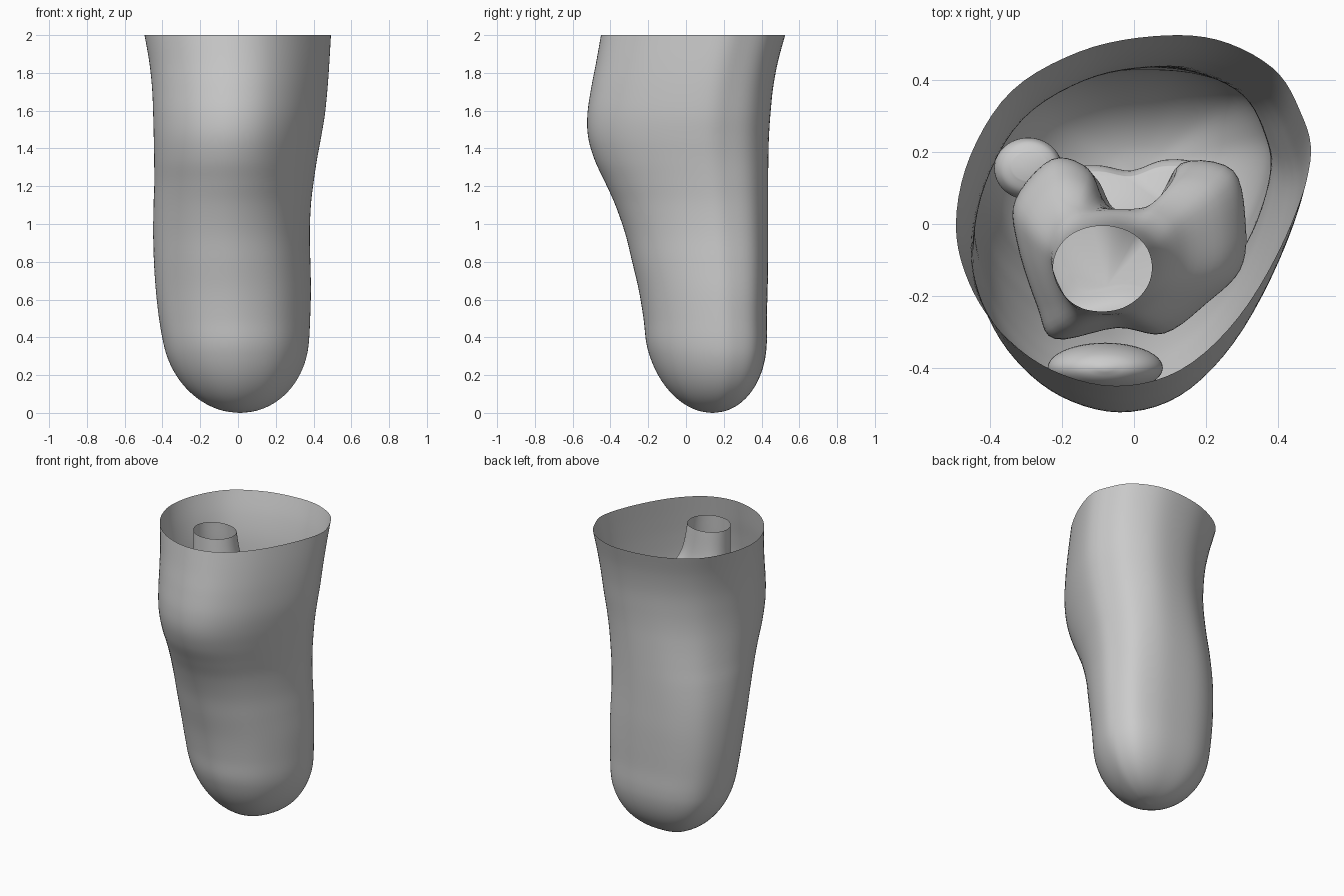
import bpy
import bmesh
import math
from mathutils import Vector

cube = bpy.data.objects.get("Cube")
if cube:
    bpy.data.objects.remove(cube, do_unlink=True)

grey = bpy.data.materials.new("neutral grey")
grey.use_nodes = True
TONE = (0.6, 0.6, 0.6, 1)
grey.diffuse_color = TONE
grey.node_tree.nodes["Principled BSDF"].inputs["Base Color"].default_value = TONE


def spline(points, steps, closed=False):
    """Smooth curve through points of any dimension."""
    pts = [Vector(p) for p in points]
    n = len(pts)

    def at(i):
        return pts[i % n] if closed else pts[max(0, min(n - 1, i))]

    out = []
    for i in range(n if closed else n - 1):
        a, b, c, d = (at(i + k) for k in (-1, 0, 1, 2))
        for s in range(steps):
            t = s / steps
            out.append(b + (c - a) * (t / 2) + (a * 2 - b * 5 + c * 4 - d) * (t * t / 2)
                       + (b * 3 - a - c * 3 + d) * (t ** 3 / 2))
    if not closed:
        out.append(pts[-1])
    return out


def fit(points):
    """Scale an outline to the box from -1 to 1."""
    axes = []
    for k in (0, 1):
        vals = [p[k] for p in points]
        lo, hi = min(vals), max(vals)
        axes.append([(2 * v - lo - hi) / (hi - lo) for v in vals])
    return [Vector(p) for p in zip(*axes)]


CIRCLE = [(math.cos(i * math.pi / 8), math.sin(i * math.pi / 8)) for i in range(16)]


def loft(name, stations, outline=CIRCLE, base=CIRCLE, cap_last=True, steps=6):
    """Stations are (z, x min, x max, y min, y max, outline share), bottom to top."""
    shape = fit(spline(outline, 5, True))
    plain = fit(spline(base, 5, True))
    bm = bmesh.new()
    rings = []
    for z, x0, x1, y0, y1, share in spline(stations, steps):
        section = fit([c.lerp(s, share) for c, s in zip(plain, shape)])
        rings.append([bm.verts.new(((x0 + x1 + p.x * (x1 - x0)) / 2,
                                    (y0 + y1 + p.y * (y1 - y0)) / 2, z)) for p in section])
    n = len(shape)
    for low, high in zip(rings, rings[1:]):
        for i in range(n):
            j = (i + 1) % n
            bm.faces.new((low[i], low[j], high[j], high[i]))
    bm.faces.new(rings[0][::-1])
    if cap_last:
        bm.faces.new(rings[-1])
    mesh = bpy.data.meshes.new(name)
    bm.to_mesh(mesh)
    bm.free()
    mesh.materials.append(grey)
    mesh.shade_smooth()
    obj = bpy.data.objects.new(name, mesh)
    bpy.context.collection.objects.link(obj)


# Skin: egg-shaped across the thigh, flat-backed calf, domed closed end
egg = [(.492, .18), (.46, .32), (.385, .435), (.23, .513), (.05, .522), (-.15, .48),
       (-.34, .37), (-.455, .19), (-.495, 0), (-.46, -.16), (-.37, -.3), (-.23, -.405),
       (-.05, -.45), (.13, -.405), (.29, -.26), (.42, -.04)]
calf = [(1, .2), (.97, .5), (.82, .8), (.5, .96), (.1, 1), (-.4, .95),
        (-.76, .75), (-.95, .4), (-1, 0), (-.9, -.4), (-.68, -.7), (-.38, -.92),
        (0, -1), (.36, -.89), (.65, -.65), (.88, -.25)]
dome = []
for k in range(8):
    a = math.radians(1 + k * 11.5)
    s, c = math.sin(a), math.cos(a)
    mid_x, mid_y = -.014 + .024 * c, .103 + .037 * c
    dome.append((.44 * (1 - c), mid_x - .39 * s, mid_x + .39 * s,
                 mid_y - .323 * s, mid_y + .323 * s, 0))
loft("limb_skin", dome + [
    (.5, -.418, .382, -.225, .428, 0),
    (.65, -.435, .386, -.25, .432, .02),
    (.8, -.445, .383, -.285, .435, .08),
    (.95, -.449, .38, -.322, .435, .2),
    (1.1, -.447, .386, -.374, .435, .38),
    (1.22, -.443, .4, -.428, .435, .56),
    (1.34, -.444, .418, -.484, .436, .74),
    (1.46, -.446, .44, -.518, .439, .88),
    (1.58, -.449, .46, -.522, .447, .96),
    (1.72, -.455, .474, -.502, .461, 1),
    (1.86, -.47, .484, -.475, .487, 1),
    (2, -.495, .492, -.45, .525, 1)], egg, calf, cap_last=False)

# Thigh bone: hollow open shaft flaring into two knuckles with a notch behind
knuckles = [(.305, 0), (.27, .15), (.13, .17), (.08, .06), (0, .03), (-.08, .06),
            (-.13, .155), (-.23, .18), (-.33, .07), (-.325, -.05), (-.27, -.22),
            (-.22, -.31), (-.05, -.28), (.08, -.295), (.2, -.21), (.29, -.12)]
loft("thigh_bone", [
    (1.25, -.22, .2, -.18, .1, .9),
    (1.27, -.28, .26, -.25, .15, 1),
    (1.35, -.33, .3, -.31, .18, 1),
    (1.46, -.335, .31, -.32, .18, 1),
    (1.56, -.3, .26, -.3, .13, .85),
    (1.68, -.24, .14, -.26, .05, .4),
    (1.8, -.228, .08, -.25, .01, .15),
    (1.98, -.225, .05, -.243, -.005, .05)], knuckles, cap_last=False)

# Shin bone: wide bean-shaped plateau tapering to a cut shaft
plateau = [(.3, 0), (.28, .1), (.2, .17), (.1, .18), (0, .15), (-.1, .165),
           (-.2, .15), (-.28, .08), (-.3, -.03), (-.26, -.12), (-.19, -.19),
           (-.1, -.23), (0, -.24), (.1, -.22), (.19, -.18), (.27, -.1)]
loft("shin_bone", [
    (.38, -.06, .06, -.03, .09, 0),
    (.4, -.1, .1, -.07, .13, 0),
    (.6, -.11, .11, -.09, .13, .1),
    (.85, -.14, .13, -.13, .13, .3),
    (1.05, -.24, .23, -.21, .16, .8),
    (1.17, -.29, .27, -.24, .18, 1),
    (1.22, -.27, .25, -.22, .16, 1)], plateau)

# Slim outer bone beside the shin
loft("outer_shin_bone", [
    (.42, -.28, -.23, .12, .17, 0),
    (.44, -.3, -.21, .1, .19, 0),
    (.8, -.31, -.21, .11, .21, 0),
    (.98, -.36, -.22, .09, .23, 0),
    (1.07, -.388, -.2, .068, .24, 0),
    (1.12, -.375, -.21, .085, .23, 0),
    (1.14, -.34, -.24, .12, .2, 0)])

# Kneecap
rings = []
for k in range(9):
    a = math.radians(-85 + k * 170 / 8)
    w, d = .16 * math.cos(a), .07 * math.cos(a)
    rings.append((1.5 + .17 * math.sin(a), -.08 - w, -.08 + w, -.4 - d, -.4 + d, 0))
loft("kneecap", rings, steps=3)
